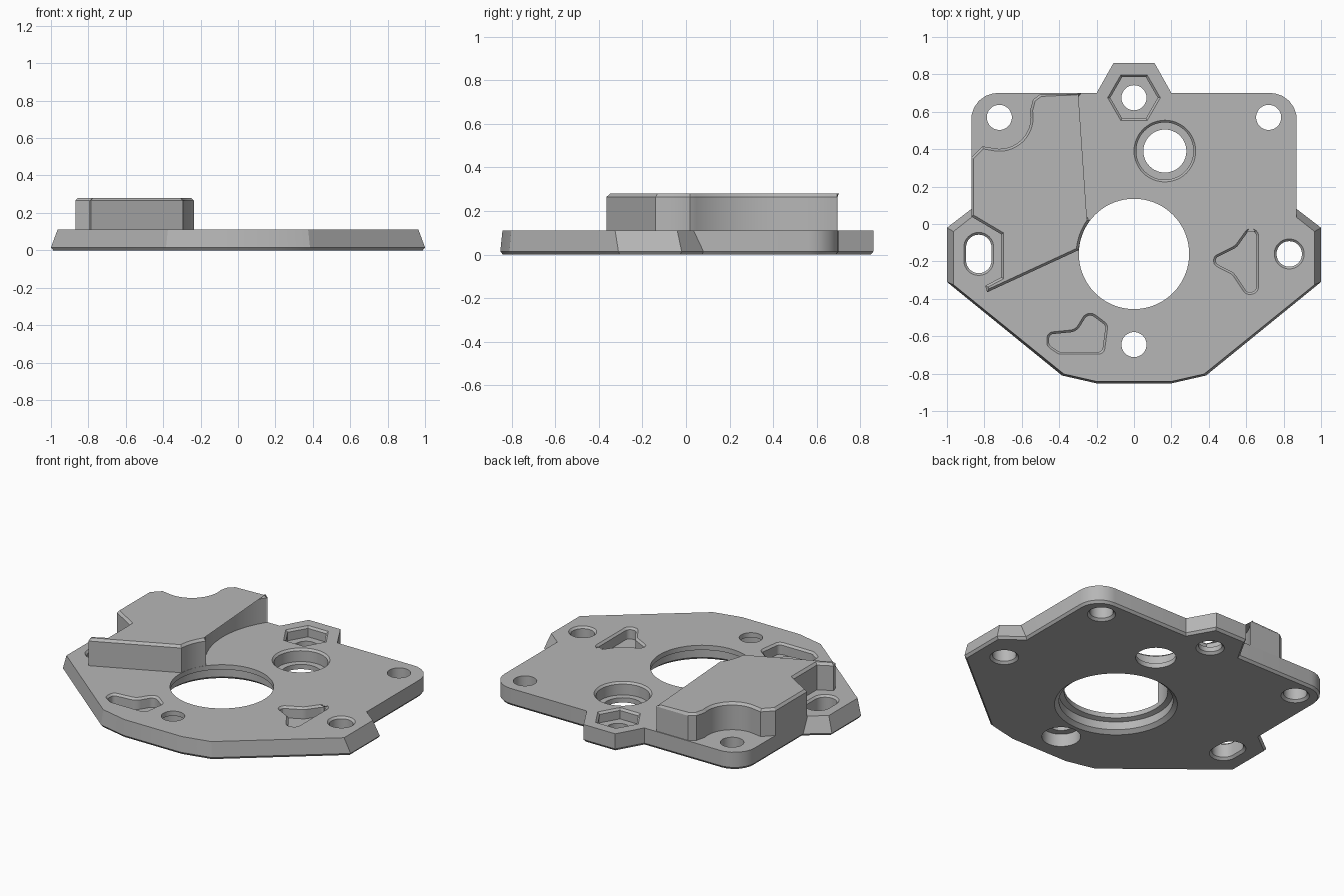
import bpy, bmesh
from math import cos, sin, radians
from mathutils import Vector

cube = bpy.data.objects.get("Cube")
if cube:
    bpy.data.objects.remove(cube, do_unlink=True)

TOP = 0.11       # plate thickness
BEVEL = 0.012    # small edge break used everywhere

grey = bpy.data.materials.new("plain_grey")
grey.use_nodes = True
grey.diffuse_color = (0.47, 0.47, 0.47, 1)
grey.node_tree.nodes["Principled BSDF"].inputs["Base Color"].default_value = (0.47, 0.47, 0.47, 1)


def arc(cx, cy, r, start, end, n):
    angles = [radians(start + (end - start) * i / n) for i in range(n + 1)]
    return [Vector((cx + r * cos(a), cy + r * sin(a))) for a in angles]


def circle(cx, cy, r, n=48):
    return arc(cx, cy, r, 0, 360, n)[:-1]


def rounded(corners, n=6):
    """Fillet every (x, y, radius) corner of a closed outline."""
    out = []
    for i, (x, y, r) in enumerate(corners):
        p = Vector((x, y))
        if r == 0:
            out.append(p)
            continue
        u = (Vector(corners[i - 1][:2]) - p).normalized()
        v = (Vector(corners[(i + 1) % len(corners)][:2]) - p).normalized()
        half = u.angle(v) / 2
        reach = r * cos(half) / sin(half)
        c = p + (u + v).normalized() * (r / sin(half))
        a, b = p + u * reach - c, p + v * reach - c
        out += [c + a.lerp(b, k / n).normalized() * r for k in range(n + 1)]
    return out


def offset(pts, d):
    """Move a counter-clockwise outline outwards by d."""
    out = []
    for i, p in enumerate(pts):
        e1 = (p - pts[i - 1]).normalized()
        e2 = (pts[(i + 1) % len(pts)] - p).normalized()
        n1, n2 = Vector((e1.y, -e1.x)), Vector((e2.y, -e2.x))
        out.append(p + (n1 + n2) * (d / max(1 + n1.dot(n2), 0.3)))
    return out


def loft(name, layers):
    """Solid through matching outlines at rising heights."""
    bm = bmesh.new()
    rings = [[bm.verts.new((p.x, p.y, z)) for p in pts] for pts, z in layers]
    for lo, hi in zip(rings, rings[1:]):
        for i in range(len(lo)):
            bm.faces.new((lo[i - 1], lo[i], hi[i], hi[i - 1]))
    bm.faces.new(rings[0][::-1])
    bm.faces.new(rings[-1])
    bmesh.ops.recalc_face_normals(bm, faces=bm.faces)
    mesh = bpy.data.meshes.new(name)
    bm.to_mesh(mesh)
    bm.free()
    mesh.materials.append(grey)
    ob = bpy.data.objects.new(name, mesh)
    bpy.context.collection.objects.link(ob)
    return ob


def activate(ob):
    bpy.ops.object.select_all(action="DESELECT")
    ob.select_set(True)
    bpy.context.view_layer.objects.active = ob


def cut(target, pts, profile):
    """Subtract an outline whose (offset, height) profile gives the steps."""
    tool = loft("cutter", [(offset(pts, d), z) for d, z in profile])
    tool.hide_render = True
    activate(target)
    mod = target.modifiers.new("cut", "BOOLEAN")
    mod.operation, mod.solver, mod.object = "DIFFERENCE", "EXACT", tool
    bpy.ops.object.modifier_apply(modifier=mod.name)
    bpy.data.objects.remove(tool, do_unlink=True)


def mirrored(half):
    return rounded([(-x, y, r) for x, y, r in half] + half[::-1])


# Base plate with drafted wings and a broken lower edge
lower = mirrored([(0.11, 0.86, 0), (0.2, 0.7, 0), (0.87, 0.7, 0.14), (0.87, 0.08, 0),
                  (1, -0.02, 0), (1, -0.31, 0), (0.385, -0.81, 0), (0.2, -0.852, 0)])
upper = mirrored([(0.11, 0.86, 0), (0.2, 0.7, 0), (0.87, 0.7, 0.14), (0.87, 0.035, 0),
                  (0.965, -0.04, 0), (0.965, -0.325, 0), (0.375, -0.802, 0), (0.2, -0.842, 0)])
plate = loft("base_plate", [(offset(lower, -BEVEL), 0), (lower, 0.015), (upper, TOP)])

# Edge breaks at the mouths of the holes
foot = [(0.014, -0.02), (0.014, 0), (0, 0.014)]
rim = [(0, TOP - BEVEL), (BEVEL, TOP), (BEVEL, TOP + 0.02)]
plain = [(0, TOP + 0.02)]

# Central bore, wider underneath
cut(plate, circle(0, -0.16, 0.295, 72),
    [(0.055, -0.02), (0.055, 0), (0.03, 0.02), (0.03, 0.07), (0, 0.08)] + plain)

# Corner bolt holes, side hole and side slot
for x in (-0.72, 0.72):
    cut(plate, circle(x, 0.57, 0.067), foot + plain)
cut(plate, circle(0.83, -0.16, 0.068), foot + rim)
slot = arc(-0.83, -0.125, 0.068, 0, 180, 16) + arc(-0.83, -0.195, 0.068, 180, 360, 16)
cut(plate, slot, foot + rim)

# Front hole, counterbored from below
cut(plate, circle(0, -0.645, 0.067), [(0.043, -0.02), (0.043, 0.08), (0, 0.0801)] + plain)

# Stepped round seat
cut(plate, circle(0.165, 0.39, 0.115), [(0, -0.02)] + plain)
cut(plate, circle(0.165, 0.39, 0.153), [(0, 0.03)] + rim)

# Hexagonal nut seat
cut(plate, circle(0, 0.675, 0.067), foot + plain)
cut(plate, circle(0, 0.675, 0.127, 6), [(0, 0.045)] + rim)

# Blind pockets
side_pocket = rounded([(0.395, -0.195, 0.03), (0.47, -0.235, 0), (0.53, -0.265, 0.06),
                       (0.6, -0.37, 0.03), (0.66, -0.37, 0.035), (0.66, -0.03, 0.035),
                       (0.61, -0.03, 0.03), (0.545, -0.12, 0.06)])
front_pocket = rounded([(-0.46, -0.65, 0.03), (-0.4, -0.69, 0.03), (-0.165, -0.69, 0.03),
                        (-0.145, -0.54, 0.03), (-0.245, -0.465, 0.04), (-0.31, -0.57, 0.06),
                        (-0.46, -0.585, 0.03)])
for pocket in (side_pocket, front_pocket):
    cut(plate, offset(pocket, -BEVEL / 2), [(0, 0.04)] + rim)

# Raised block wrapping round the corner hole, slot, bore and seat
outline = [Vector(p) for p in ((-0.28, 0.695), (-0.5, 0.695), (-0.54, 0.665))]
outline += arc(-0.72, 0.57, 0.168, 12, -95, 18)
outline += [Vector(p) for p in ((-0.81, 0.415), (-0.87, 0.355), (-0.87, 0.04),
                                (-0.71, -0.055), (-0.71, -0.285), (-0.795, -0.33),
                                (-0.785, -0.365))]
outline += arc(0, -0.16, 0.296, 176, 143, 8)
outline += arc(0.165, 0.39, 0.545, 222, 146.5, 24)
block = loft("raised_block", [(outline, TOP), (outline, 0.265), (offset(outline, -0.013), 0.28)])

for ob in (plate, block):
    activate(ob)
    bpy.ops.object.shade_smooth_by_angle(angle=radians(25))
